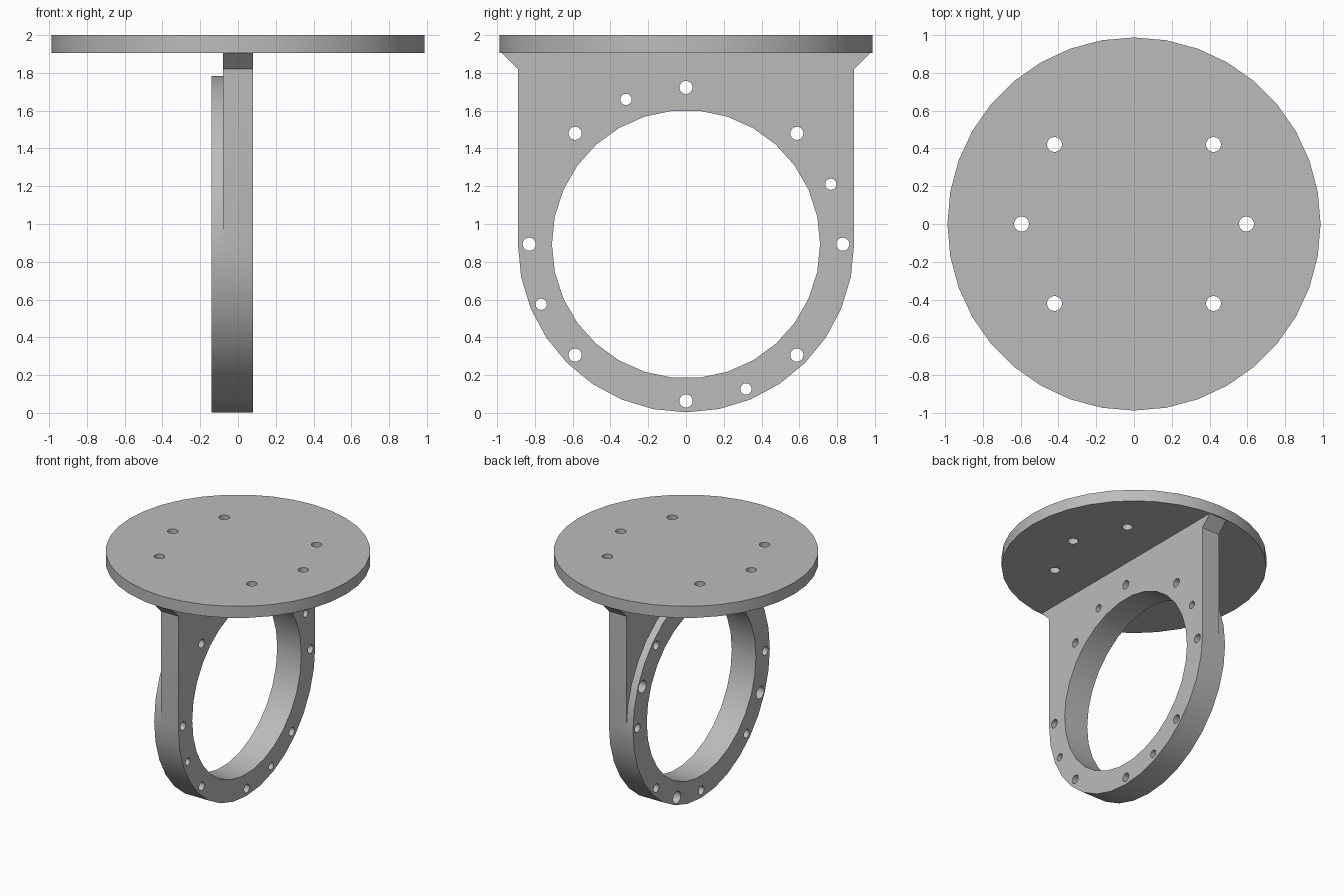
import bpy
import bmesh
from math import sin, cos, pi, radians
from mathutils import Vector

if "Cube" in bpy.data.objects:
    bpy.data.objects.remove(bpy.data.objects["Cube"])

TOP, PLATE_Z = 2.0, 1.905      # mounting disc
RING_Z, RING_R = 0.893, 0.89   # ring centre height and outer radius
BORE_R, HOLE_R = 0.71, 0.83    # bore radius and bolt circle
BACK, STEP, FRONT = -0.14, -0.08, 0.08

grey = bpy.data.materials.new("plain grey")
grey.use_nodes = True
grey.diffuse_color = (0.5, 0.5, 0.5, 1)
grey.node_tree.nodes["Principled BSDF"].inputs["Base Color"].default_value = grey.diffuse_color


def arc(radius, start, end, steps):
    angles = [radians(start + (end - start) * i / steps) for i in range(steps + 1)]
    return [(radius * cos(a), radius * sin(a)) for a in angles]


def circle(radius, segments, centre=(0, 0)):
    return [(x + centre[0], y + centre[1]) for x, y in arc(radius, 0, 360, segments)[:-1]]


def prisms(name, outlines, low, high, axis):
    """Extrude closed outlines along x or z into one object."""
    bm = bmesh.new()
    for outline in outlines:
        place = (lambda p: (low, *p)) if axis == "x" else (lambda p: (*p, low))
        face = bm.faces.new([bm.verts.new(place(p)) for p in outline])
        moved = bmesh.ops.extrude_face_region(bm, geom=[face])["geom"]
        shift = Vector((high - low, 0, 0) if axis == "x" else (0, 0, high - low))
        verts = [g for g in moved if isinstance(g, bmesh.types.BMVert)]
        bmesh.ops.translate(bm, verts=verts, vec=shift)
    bmesh.ops.recalc_face_normals(bm, faces=bm.faces)
    mesh = bpy.data.meshes.new(name)
    bm.to_mesh(mesh)
    bm.free()
    mesh.materials.append(grey)
    obj = bpy.data.objects.new(name, mesh)
    bpy.context.collection.objects.link(obj)
    return obj


def select(obj):
    bpy.ops.object.select_all(action="DESELECT")
    obj.select_set(True)
    bpy.context.view_layer.objects.active = obj


def combine(obj, tool, operation="DIFFERENCE"):
    tool.hide_render = True
    select(obj)
    mod = obj.modifiers.new("combine", "BOOLEAN")
    mod.operation, mod.solver, mod.object = operation, "EXACT", tool
    bpy.ops.object.modifier_apply(modifier=mod.name)
    bpy.data.objects.remove(tool)


def bolt(angle, radius):
    a = radians(angle)
    return circle(radius, 16, (HOLE_R * cos(a), RING_Z + HOLE_R * sin(a)))


# Mounting disc with six through holes
disc = prisms("mounting_disc", [circle(0.987, 36)], PLATE_Z, TOP, "z")
spots = [(0.595 * cos(radians(a)), 0.595 * sin(radians(a))) for a in (0, 45, 135, 180, 225, 315)]
combine(disc, prisms("disc_holes", [circle(0.04, 16, s) for s in spots], 1.8, 2.1, "z"))

# Upright web: rounded bottom, straight sides, flared top corners
profile = [(y, z + RING_Z) for y, z in arc(RING_R, 180, 360, 16)]
profile += [(RING_R, 1.82), (0.975, PLATE_Z), (-0.975, PLATE_Z), (-RING_R, 1.82)]
bracket = prisms("ring_bracket", [profile], STEP, FRONT, "x")

# Raised round collar on the back of the web
collar = prisms("collar", [circle(RING_R, 32, (0, RING_Z))], BACK, STEP, "x")
combine(bracket, collar, "UNION")

# Bore, bolt holes and counterbores
combine(bracket, prisms("bore", [circle(BORE_R, 30, (0, RING_Z))], -0.3, 0.3, "x"))
small = [22.5 + 90 * i for i in range(4)]
holes = [bolt(45 * i, 0.035) for i in range(8)] + [bolt(a, 0.03) for a in small]
combine(bracket, prisms("bolt_holes", holes, -0.3, 0.3, "x"))
combine(bracket, prisms("counterbores", [bolt(a, 0.05) for a in small], -0.3, STEP + 0.01, "x"))

for part in (disc, bracket):
    select(part)
    bpy.ops.object.shade_smooth_by_angle(angle=radians(30))
